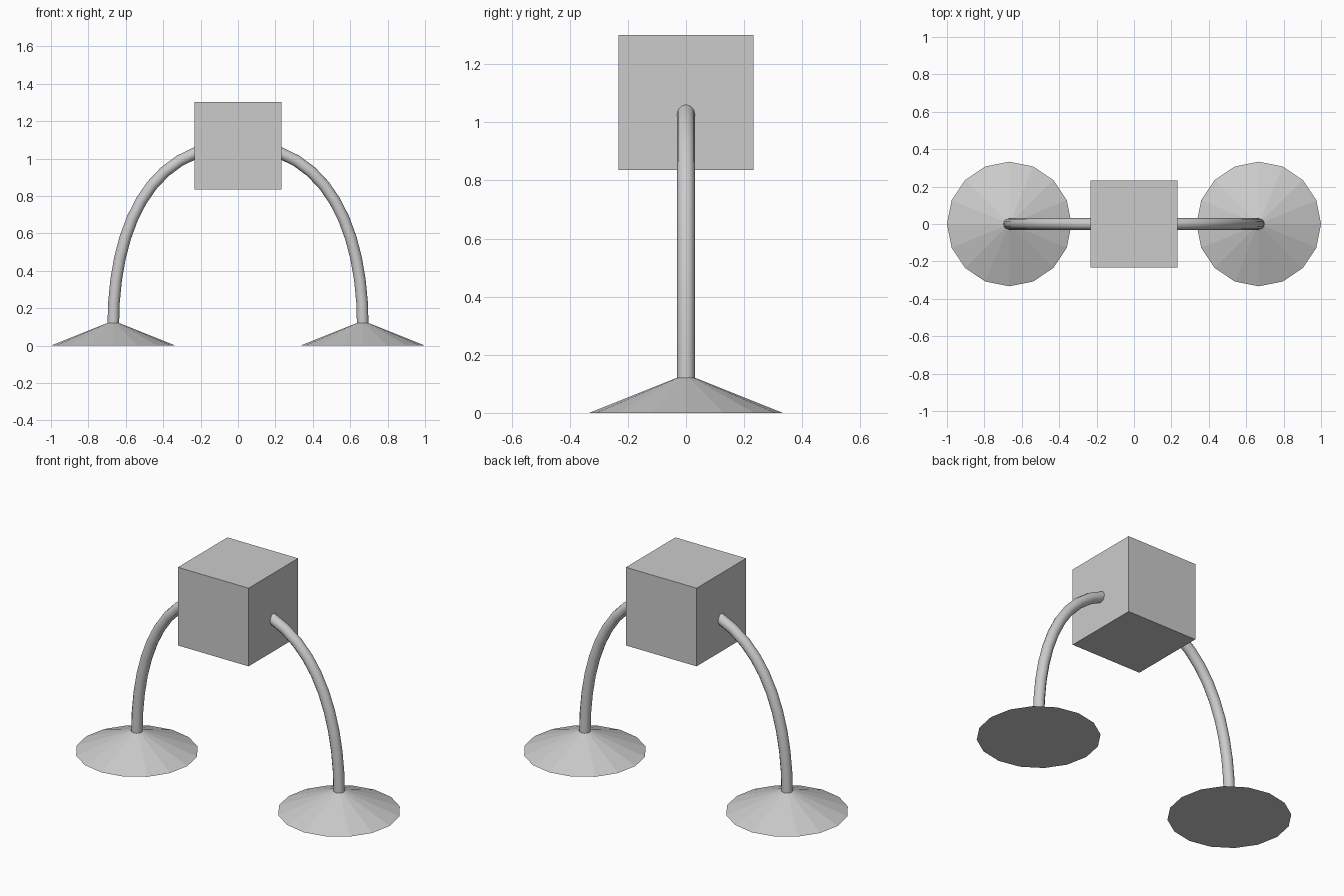
import bpy
import math
from mathutils import Vector

if "Cube" in bpy.data.objects:
    bpy.data.objects.remove(bpy.data.objects["Cube"])

# single plain grey for everything
grey = bpy.data.materials.new("plain_grey")
grey.diffuse_color = (0.6, 0.6, 0.6, 1)
grey.use_nodes = True
grey.node_tree.nodes["Principled BSDF"].inputs["Base Color"].default_value = grey.diffuse_color


def finish(obj, name):
    obj.name = name
    obj.data.materials.append(grey)


# cube body
bpy.ops.mesh.primitive_cube_add(size=0.466, location=(0, 0, 1.068))
finish(bpy.context.object, "body")

for side, label in ((-1, "left"), (1, "right")):
    # shallow conical foot
    bpy.ops.mesh.primitive_cone_add(vertices=16, radius1=0.333, radius2=0,
                                    depth=0.133, location=(side * 0.667, 0, 0.0665))
    finish(bpy.context.object, label + "_foot")

    # arched round leg running from the foot into the body
    curve = bpy.data.curves.new(label + "_leg", 'CURVE')
    curve.dimensions = '3D'
    curve.bevel_depth = 0.031
    curve.bevel_resolution = 4
    curve.resolution_u = 12
    curve.use_fill_caps = True
    spline = curve.splines.new('BEZIER')
    spline.bezier_points.add(1)
    path = (((0.667, 0.11), (0.667, 0.0), (0.667, 0.60)),
            ((0.0, 1.07), (0.49, 1.07), (-0.1, 1.07)))
    for point, (co, left, right) in zip(spline.bezier_points, path):
        point.handle_left_type = point.handle_right_type = 'FREE'
        point.co = Vector((side * co[0], 0, co[1]))
        point.handle_left = Vector((side * left[0], 0, left[1]))
        point.handle_right = Vector((side * right[0], 0, right[1]))
    leg = bpy.data.objects.new(label + "_leg", curve)
    bpy.context.collection.objects.link(leg)
    finish(leg, label + "_leg")

    # bake the leg to a smooth mesh
    bpy.ops.object.select_all(action='DESELECT')
    leg.select_set(True)
    bpy.context.view_layer.objects.active = leg
    bpy.ops.object.convert(target='MESH')
    bpy.ops.object.shade_smooth_by_angle(angle=math.radians(40))
